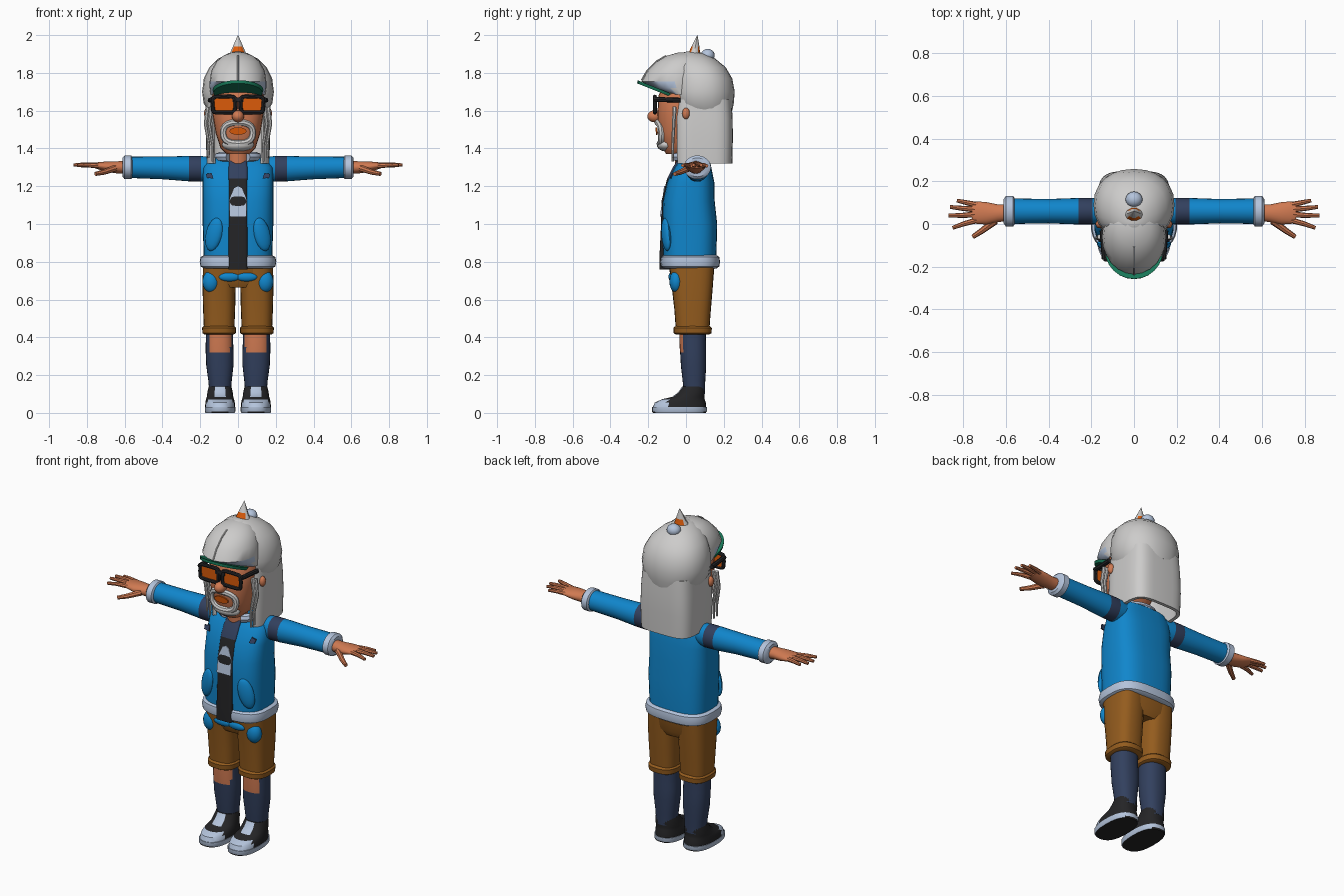
import bpy, bmesh
from math import sin, cos, pi, radians
from mathutils import Vector

cube = bpy.data.objects.get("Cube")
if cube:
    bpy.data.objects.remove(cube)

made = []


def material(name, *rgb):
    lin = [((c / 255 + .055) / 1.055) ** 2.4 for c in rgb] + [1]
    m = bpy.data.materials.new(name)
    m.use_nodes = True
    m.diffuse_color = lin
    next(k for k in m.node_tree.nodes if k.type == 'BSDF_PRINCIPLED').inputs["Base Color"].default_value = lin
    return m


GREY = material("hair grey", 205, 204, 203)
FUR = material("pale fur", 180, 196, 220)
BLUE = material("jacket blue", 16, 134, 204)
BROWN = material("short brown", 148, 92, 30)
SKIN = material("skin", 208, 122, 82)
NAVY = material("navy cloth", 50, 64, 94)
BLACK = material("black", 36, 36, 38)
ORANGE = material("orange", 222, 92, 10)
GREEN = material("brim green", 24, 120, 88)


def finish(name, bm, mats, rule=None):
    bmesh.ops.recalc_face_normals(bm, faces=bm.faces)
    if rule:
        for f in bm.faces:
            f.material_index = int(rule(f.calc_center_median(), f.normal))
    me = bpy.data.meshes.new(name)
    bm.to_mesh(me)
    bm.free()
    for m in mats:
        me.materials.append(m)
    ob = bpy.data.objects.new(name, me)
    bpy.context.collection.objects.link(ob)
    made.append(ob)
    return ob


def loft(name, rings, *mats, axis='z', n=24, e=2, s=1, rule=None, arc=None):
    """Skin superellipse rings (t, centre a, centre b, radius a, radius b) along an axis."""
    bm = bmesh.new()
    lo, hi = arc or (0, 360)
    count = n + 1 if arc else n
    rows = []
    for t, ca, cb, ra, rb in rings:
        row = []
        for i in range(count):
            w = radians(lo + (hi - lo) * i / n)
            c, d = cos(w), sin(w)
            a = ca + ra * abs(c) ** (2 / e) * (1 if c > 0 else -1)
            b = cb + rb * abs(d) ** (2 / e) * (1 if d > 0 else -1)
            row.append(bm.verts.new((s * a, b, t) if axis == 'z' else (s * t, a, b)))
        rows.append(row)
    for p, q in zip(rows, rows[1:]):
        for i in range(n):
            j = (i + 1) % count
            bm.faces.new((p[i], p[j], q[j], q[i]))
    if not arc:
        bm.faces.new(rows[0])
        bm.faces.new(rows[-1])
    return finish(name, bm, mats, rule)


def ball(name, loc, radii, mat):
    bm = bmesh.new()
    bmesh.ops.create_uvsphere(bm, u_segments=16, v_segments=10, radius=1)
    for v in bm.verts:
        v.co = Vector(loc) + Vector(a * b for a, b in zip(v.co, radii))
    return finish(name, bm, [mat])


def plate(name, pts, y_low, y_high, mat, s=1):
    """Thin upright plate from an x, z outline, leaning from y_low to y_high."""
    bm = bmesh.new()
    zs = [z for _, z in pts]
    k = (y_high - y_low) / (max(zs) - min(zs))
    f = bm.faces.new([bm.verts.new((s * x, y_low + k * (z - min(zs)), z)) for x, z in pts])
    new = bmesh.ops.extrude_face_region(bm, geom=[f])["geom"]
    bmesh.ops.translate(bm, vec=(0, .008, 0), verts=[v for v in new if isinstance(v, bmesh.types.BMVert)])
    return finish(name, bm, [mat])


def tube(name, pts, r, mat, s=1, cyclic=False, taper=1):
    cu = bpy.data.curves.new(name, 'CURVE')
    cu.dimensions = '3D'
    cu.bevel_depth, cu.bevel_resolution, cu.use_fill_caps = r, 2, True
    sp = cu.splines.new('POLY')
    sp.points.add(len(pts) - 1)
    for i, (p, (x, y, z)) in enumerate(zip(sp.points, pts)):
        p.co = (s * x, y, z, 1)
        p.radius = 1 + (taper - 1) * i / (len(pts) - 1)
    sp.use_cyclic_u = cyclic
    cu.materials.append(mat)
    ob = bpy.data.objects.new(name, cu)
    bpy.context.collection.objects.link(ob)
    made.append(ob)


def oval(cx, cz, rx, rz, e=2, n=20):
    pts = []
    for i in range(n):
        c, d = cos(2 * pi * i / n), sin(2 * pi * i / n)
        pts.append((cx + rx * abs(c) ** (2 / e) * (1 if c > 0 else -1),
                    cz + rz * abs(d) ** (2 / e) * (1 if d > 0 else -1)))
    return pts


# Jacket, hem, shirt panel and collar
loft("jacket", [(.79, 0, .02, .18, .14), (1, 0, .02, .187, .145), (1.12, 0, .015, .187, .137),
                (1.22, 0, .025, .187, .125), (1.3, 0, .037, .185, .097), (1.345, 0, .05, .15, .075),
                (1.365, 0, .05, .08, .05)], BLUE, e=3, n=32)
loft("jacket_hem", [(.765, 0, .022, .18, .14), (.775, 0, .022, .198, .154), (.8, 0, .022, .203, .158),
                    (.825, 0, .022, .198, .154), (.835, 0, .022, .18, .14)], FUR, e=3, n=32)
loft("shirt_panel", [(.76, 0, -.11, .05, .03), (.84, 0, -.11, .05, .03), (1, 0, -.102, .05, .03),
                     (1.12, 0, -.1, .05, .03), (1.24, 0, -.07, .05, .03), (1.3, 0, -.04, .05, .03),
                     (1.345, 0, -.01, .045, .03)], BLACK, NAVY, e=6, rule=lambda c, n: c.z > 1.24)
plate("shirt_print", [(-.045, 1.04), (.045, 1.04), (.045, 1.13), (.02, 1.19), (0, 1.2), (-.02, 1.19),
                      (-.045, 1.13)], -.138, -.116, FUR)
loft("neck", [(1.28, 0, 0, .06, .055), (1.44, 0, -.01, .06, .055)], SKIN)
tube("collar", [(.1 * cos(radians(a)), .02 + .08 * sin(radians(a)), 1.355) for a in range(-60, 241, 20)], .025, FUR)

# Head, nose, mouth and beard
loft("head", [(1.37, 0, -.05, .06, .055), (1.4, 0, -.04, .092, .085), (1.48, 0, -.03, .118, .12),
              (1.58, 0, -.03, .135, .122), (1.68, 0, -.03, .137, .115), (1.74, 0, -.02, .11, .1)], SKIN, e=2.4)
ball("nose", (0, -.165, 1.57), (.032, .04, .032), SKIN)
plate("mouth", oval(0, 1.492, .045, .02), -.158, -.163, ORANGE)
tube("beard_ring", [(x, -.15 + 3.5 * x * x + max(0, 1.46 - z) * .35, z) for x, z in oval(0, 1.482, .078, .056, 2.5)],
     .018, GREY, cyclic=True)
ball("goatee", (0, -.105, 1.42), (.085, .05, .036), GREY)

# Hair, hats, pompom and spike
hair = loft("long_hair", [(1.32, 0, .09, .166, .155), (1.45, 0, .09, .17, .158), (1.56, 0, .09, .166, .157),
                          (1.66, 0, .09, .16, .15)], GREY, e=4, n=32, arc=(-50, 230))
solid = hair.modifiers.new("thickness", 'SOLIDIFY')
solid.thickness = .02
loft("knit_hat", [(1.6, 0, .1, .16, .145), (1.64, 0, .09, .182, .163), (1.7, 0, .09, .19, .168),
                  (1.77, 0, .085, .181, .16), (1.83, 0, .07, .152, .14), (1.875, 0, .05, .105, .105),
                  (1.905, 0, .03, .05, .06), (1.912, 0, .02, .015, .02)], GREY, e=2.2)
loft("cap_crown", [(1.685, 0, -.02, .145, .085), (1.72, 0, -.05, .15, .13), (1.755, 0, -.06, .15, .175),
                   (1.81, 0, -.05, .142, .155), (1.86, 0, -.03, .115, .125), (1.89, 0, -.02, .08, .085),
                   (1.908, 0, 0, .03, .04)], GREY, FUR, rule=lambda c, n: c.z < 1.74 and c.y < -.05)
tube("cap_seam", [(0, -.235, 1.76), (0, -.206, 1.81), (0, -.157, 1.86), (0, -.106, 1.89)], .005, GREY)
brim = loft("cap_brim", [(-.008, 0, 0, .13, .135), (.008, 0, 0, .135, .14)], GREEN)
brim.location = (0, -.13, 1.702)
brim.rotation_euler.x = -.38
ball("pompom", (0, .115, 1.893), (.04, .037, .034), FUR)
loft("spike", [(1.86, 0, .04, .065, .055), (1.895, 0, .042, .046, .035), (1.94, 0, .05, .027, .022),
               (2, 0, .06, .001, .001)], GREY, ORANGE, n=10,
     rule=lambda c, n: 1.89 < c.z < 1.94 and abs(c.x) < .03)
plate("glasses_bridge", [(-.03, 1.645), (.03, 1.645), (.03, 1.67), (-.03, 1.67)], -.172, -.172, BLACK)

FINGERS = [((.73, .02, 1.308), (.8, .0, 1.312), (.85, -.018, 1.31)),
           ((.74, .045, 1.312), (.81, .04, 1.315), (.87, .04, 1.312)),
           ((.74, .068, 1.312), (.81, .074, 1.315), (.862, .08, 1.312)),
           ((.73, .088, 1.308), (.785, .1, 1.31), (.83, .11, 1.308)),
           ((.65, .015, 1.295), (.71, -.03, 1.275), (.755, -.06, 1.265))]

for s, side in ((1, "left"), (-1, "right")):
    # Glasses, ear and hair strands
    frame = oval(.074, 1.632, .06, .042, 6)
    plate(side + "_lens", frame, -.165, -.168, ORANGE, s)
    tube(side + "_glasses_frame", [(x, -.165, z) for x, z in frame], .011, BLACK, s, True)
    tube(side + "_glasses_arm", [(.138, -.165, 1.66), (.148, -.03, 1.655)], .013, BLACK, s)
    ball(side + "_ear", (s * .162, .0, 1.585), (.018, .02, .03), SKIN)
    for i, x in enumerate((.14, .16)):
        tube(side + "_strand", [(x, -.06, 1.62), (x + .012, -.065, 1.53), (x - .006, -.07, 1.42),
                                (x - .004, -.07, 1.33 + .02 * i)], .012, GREY, s, taper=.5)

    # Sleeve, cuff and hand
    loft(side + "_sleeve", [(.13, .06, 1.292, .055, .06), (.195, .06, 1.292, .062, .068), (.26, .06, 1.293, .062, .067),
                            (.4, .06, 1.297, .057, .06), (.58, .06, 1.3, .06, .056)], BLUE, NAVY, axis='x', s=s,
         rule=lambda c, n: .19 < abs(c.x) < .26)
    loft(side + "_cuff", [(.558, .06, 1.3, .058, .052), (.566, .06, 1.3, .072, .063), (.6, .06, 1.3, .072, .063),
                          (.612, .06, 1.3, .055, .05)], FUR, axis='x', s=s)
    loft(side + "_palm", [(.58, .055, 1.3, .038, .034), (.64, .05, 1.3, .042, .032), (.69, .05, 1.303, .052, .028),
                          (.735, .053, 1.308, .053, .02), (.76, .055, 1.31, .044, .014)], SKIN, axis='x', s=s)
    for i, pts in enumerate(FINGERS):
        tube(side + ("_thumb" if i == 4 else "_finger"), pts, .018 if i == 4 else .0145, SKIN, s, taper=.6)

    # Jacket pocket and patch
    pocket = ball(side + "_pocket", (0, 0, 0), (.045, .022, .09), BLUE)
    pocket.location = (s * .128, -.105, .945)
    pocket.rotation_euler = (0, s * -.25, s * .35)
    plate(side + "_chest_patch", [(.13, 1.24), (.165, 1.245), (.17, 1.265), (.14, 1.27)], -.086, -.071, NAVY, s)

    # Shorts leg, turn-up and patch
    loft(side + "_shorts_leg", [(.43, .1, .035, .08, .088), (.55, .1, .035, .085, .097), (.68, .1, .033, .088, .11),
                                (.79, .098, .03, .087, .12)], BROWN, e=2.8, s=s)
    loft(side + "_turn_up", [(.415, .1, .035, .078, .088), (.422, .1, .035, .088, .1), (.45, .1, .035, .09, .102),
                             (.46, .1, .035, .08, .09)], BROWN, e=2.6, s=s)
    ball(side + "_shorts_patch", (s * .143, -.052, .695), (.045, .036, .058), BLUE)
    ball(side + "_waist_patch", (s * .045, -.076, .72), (.06, .017, .024), BLUE)

    # Lower leg with a bare knee
    loft(side + "_lower_leg", [(.1, .095, .045, .056, .055), (.17, .095, .042, .062, .06), (.25, .096, .04, .072, .067),
                               (.32, .097, .038, .074, .069), (.35, .098, .036, .073, .07),
                               (.44, .098, .035, .072, .07)], NAVY, SKIN, e=2.3, s=s,
         rule=lambda c, n: c.z > .32 and c.y < .01 and abs(abs(c.x) - .097) < .058)

    # Shoe
    loft(side + "_sole", [(0, .095, -.035, .077, .14), (.008, .095, -.035, .081, .145),
                          (.03, .095, -.035, .081, .145)], FUR, BLACK, e=2.5, s=s, rule=lambda c, n: n.z < -.5)
    loft(side + "_shoe", [(.028, .095, -.035, .079, .142), (.055, .095, -.03, .078, .135), (.072, .095, -.014, .074, .113),
                          (.085, .095, .012, .07, .085), (.11, .095, .03, .067, .07), (.14, .095, .04, .06, .06)],
         BLACK, FUR, e=2.3, n=32, s=s,
         rule=lambda c, n: c.y < -.1 or (c.y < 0 and c.z > .08 and abs(abs(c.x) - .095) < .032))

# Shorts seat
loft("shorts_seat", [(.665, 0, .032, .12, .095), (.7, 0, .032, .17, .112), (.79, 0, .03, .184, .122)], BROWN, e=3.2)

# Turn curves into meshes and smooth everything
bpy.ops.object.select_all(action='DESELECT')
for ob in made:
    ob.select_set(True)
bpy.context.view_layer.objects.active = next(o for o in made if o.type == 'CURVE')
bpy.ops.object.convert(target='MESH')
bpy.ops.object.shade_smooth_by_angle(angle=radians(40))
